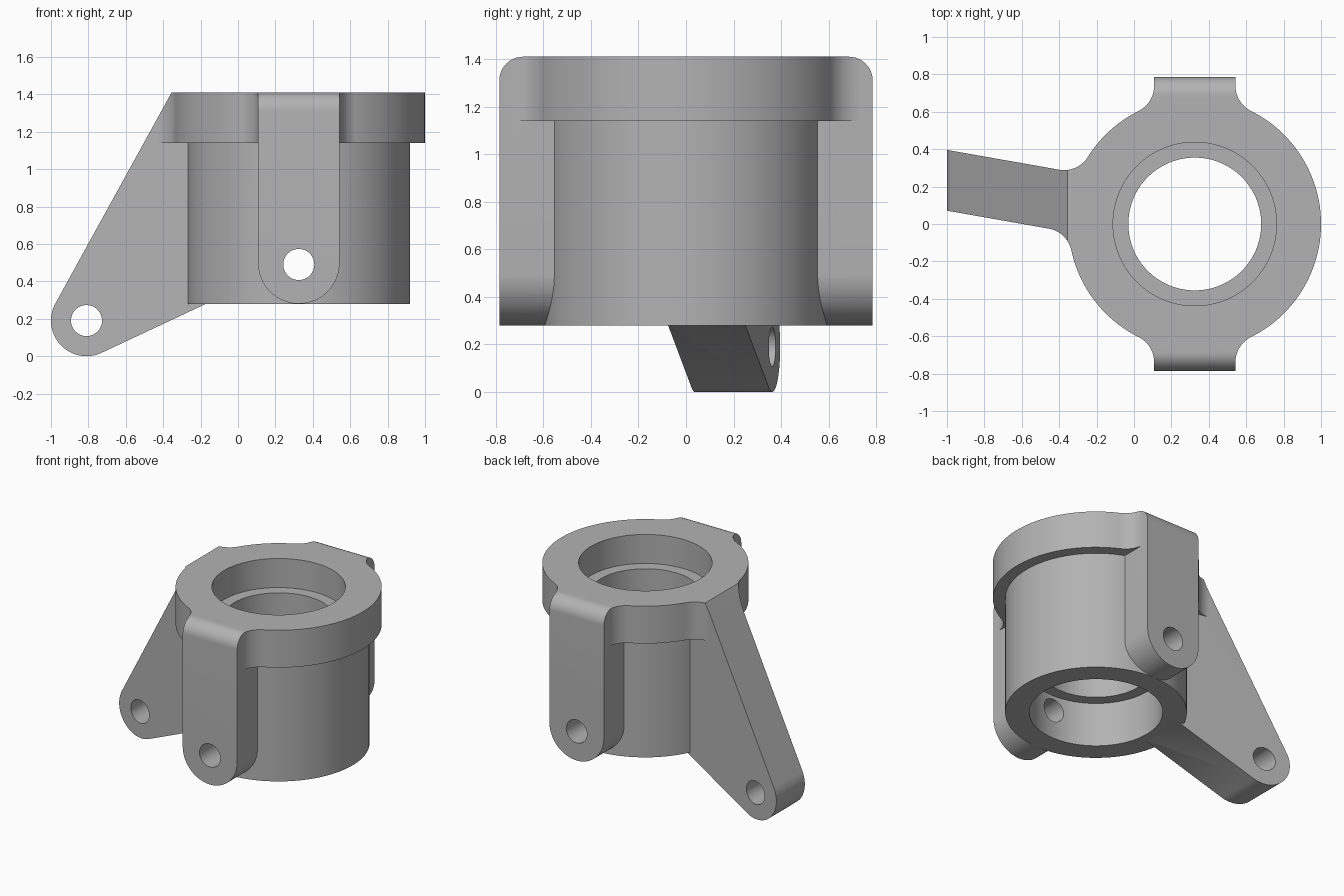
import bpy, bmesh
from math import sin, cos, tan, radians, pi, sqrt, atan2
from mathutils import Vector

cube = bpy.data.objects.get("Cube")
if cube:
    bpy.data.objects.remove(cube, do_unlink=True)

CX = 0.325                      # bore axis
TOP, BASE, FLANGE_Z = 1.41, 0.28, 1.14
FLANGE_R, BODY_R = 0.675, 0.595
BORE_R, LIP_R, PIN_R = 0.437, 0.355, 0.083
LUG_W, LUG_Y = 0.2175, 0.785
ARM_W, ARM_TILT = 0.16, radians(10)
EYE = (-0.81, 0.19)
ARM_TOP = (-0.355, TOP)

metal = bpy.data.materials.new("grey_metal")
metal.use_nodes = True
GREY = (0.45, 0.45, 0.45, 1)
metal.diffuse_color = GREY
metal.node_tree.nodes["Principled BSDF"].inputs["Base Color"].default_value = GREY


def arc(cx, cy, r, start, end, n):
    return [(cx + r * cos(start + (end - start) * i / n),
             cy + r * sin(start + (end - start) * i / n)) for i in range(n + 1)]


def circle(cx, cy, r, n=96):
    return arc(cx, cy, r, 0, 2 * pi, n)[:-1]


def prism(name, outline, axis, low, high):
    """Extrude a 2D outline along x (yz outline), y (xz outline) or z (xy outline)."""
    place = {"x": lambda a, b, h: (h, a, b),
             "y": lambda a, b, h: (a, h, b),
             "z": lambda a, b, h: (a, b, h)}[axis]
    bm = bmesh.new()
    face = bm.faces.new([bm.verts.new(place(a, b, low)) for a, b in outline])
    ext = bmesh.ops.extrude_face_region(bm, geom=[face])
    verts = [v for v in ext["geom"] if isinstance(v, bmesh.types.BMVert)]
    bmesh.ops.translate(bm, verts=verts, vec=place(0, 0, high - low))
    bmesh.ops.recalc_face_normals(bm, faces=bm.faces)
    mesh = bpy.data.meshes.new(name)
    bm.to_mesh(mesh)
    bm.free()
    mesh.materials.append(metal)
    ob = bpy.data.objects.new(name, mesh)
    bpy.context.collection.objects.link(ob)
    return ob


def combine(target, tool, operation):
    """Apply a boolean and discard the tool."""
    mod = target.modifiers.new("combine", "BOOLEAN")
    mod.operation, mod.object, mod.solver = operation, tool, "EXACT"
    bpy.context.view_layer.objects.active = target
    bpy.ops.object.modifier_apply(modifier=mod.name)
    bpy.data.objects.remove(tool, do_unlink=True)


def fillet(u, n, d, f):
    """Concave web between the flange rim and a straight side at distance d."""
    axis, u, n = Vector((CX, 0)), Vector(u), Vector(n)
    along = sqrt((FLANGE_R + f) ** 2 - (d + f) ** 2)
    c = axis + n * (d + f) + u * along
    to_side, to_rim = -n, axis - c
    a = atan2(to_side.y, to_side.x)
    b = atan2(to_rim.y, to_rim.x)
    b = a + (b - a + pi) % (2 * pi) - pi
    inner = [axis + n * (d + 0.02) + u * 0.5, axis + n * (d - 0.04) + u * 0.5,
             axis + n * (d - 0.04) + u * along]
    outline = arc(c.x, c.y, f, b, a, 16) + [tuple(p) for p in inner[::-1]]
    return prism("fillet", outline, "z", FLANGE_Z, TOP)


# Flange with webs toward the two lugs and the arm
housing = prism("steering_knuckle_housing", circle(CX, 0, FLANGE_R, 128), "z", FLANGE_Z, TOP)
for sx in (1, -1):
    for sy in (1, -1):
        combine(housing, fillet((0, sy), (sx, 0), LUG_W, 0.15), "UNION")
arm_dir = (-cos(ARM_TILT), sin(ARM_TILT))
for s in (1, -1):
    combine(housing, fillet(arm_dir, (s * sin(ARM_TILT), s * cos(ARM_TILT)), ARM_W, 0.15), "UNION")

# Trim the arm webs along the sloping top of the arm
slope = Vector((0.482, 0.876))
p = Vector(ARM_TOP)
trim = [p + slope * 0.3, p - slope, p - slope + Vector((-1, 0)), p + slope * 0.3 + Vector((-1, 0))]
combine(housing, prism("trim", [tuple(q) for q in trim], "y", -1, 1), "DIFFERENCE")

# Lugs: one round-ended bar through the axis
lug = arc(CX, BASE + LUG_W, LUG_W, pi, 2 * pi, 32) + [(CX + LUG_W, TOP), (CX - LUG_W, TOP)]
combine(housing, prism("lugs", lug, "y", -LUG_Y, LUG_Y), "UNION")

# Round the outer top edges of the lugs
R = 0.1
envelope = (arc(LUG_Y - R, TOP - R, R, 0, pi / 2, 12)
            + arc(R - LUG_Y, TOP - R, R, pi / 2, pi, 12)
            + [(-LUG_Y, 0), (LUG_Y, 0)])
combine(housing, prism("envelope", envelope, "x", -2, 2), "INTERSECT")

# Main barrel
combine(housing, prism("barrel", circle(CX, 0, BODY_R, 128), "z", BASE, TOP - 0.1), "UNION")

# Tapered side arm, slanted in plan
arm = arc(*EYE, 0.19, radians(151), radians(295), 32) + [(-0.17, BASE), (0, BASE), (0, TOP), ARM_TOP]
half = ARM_W / cos(ARM_TILT)
arm_ob = prism("arm", arm, "y", -half, half)
for v in arm_ob.data.vertices:
    v.co.y -= (v.co.x - CX) * tan(ARM_TILT)
combine(housing, arm_ob, "UNION")

# Stepped bore with an inner lip
for r, low, high in ((LIP_R, 0.1, 1.6), (BORE_R, 1.2, 1.6), (BORE_R, 0.1, 0.6)):
    combine(housing, prism("bore", circle(CX, 0, r, 128), "z", low, high), "DIFFERENCE")

# Pin holes through the lugs and the arm eye
for x, z in ((CX, 0.49), EYE):
    combine(housing, prism("pin_hole", circle(x, z, PIN_R, 48), "y", -1, 1), "DIFFERENCE")

# Smooth shading with crisp edges
bpy.ops.object.select_all(action="DESELECT")
housing.select_set(True)
bpy.context.view_layer.objects.active = housing
bpy.ops.object.shade_smooth_by_angle(angle=radians(30))
